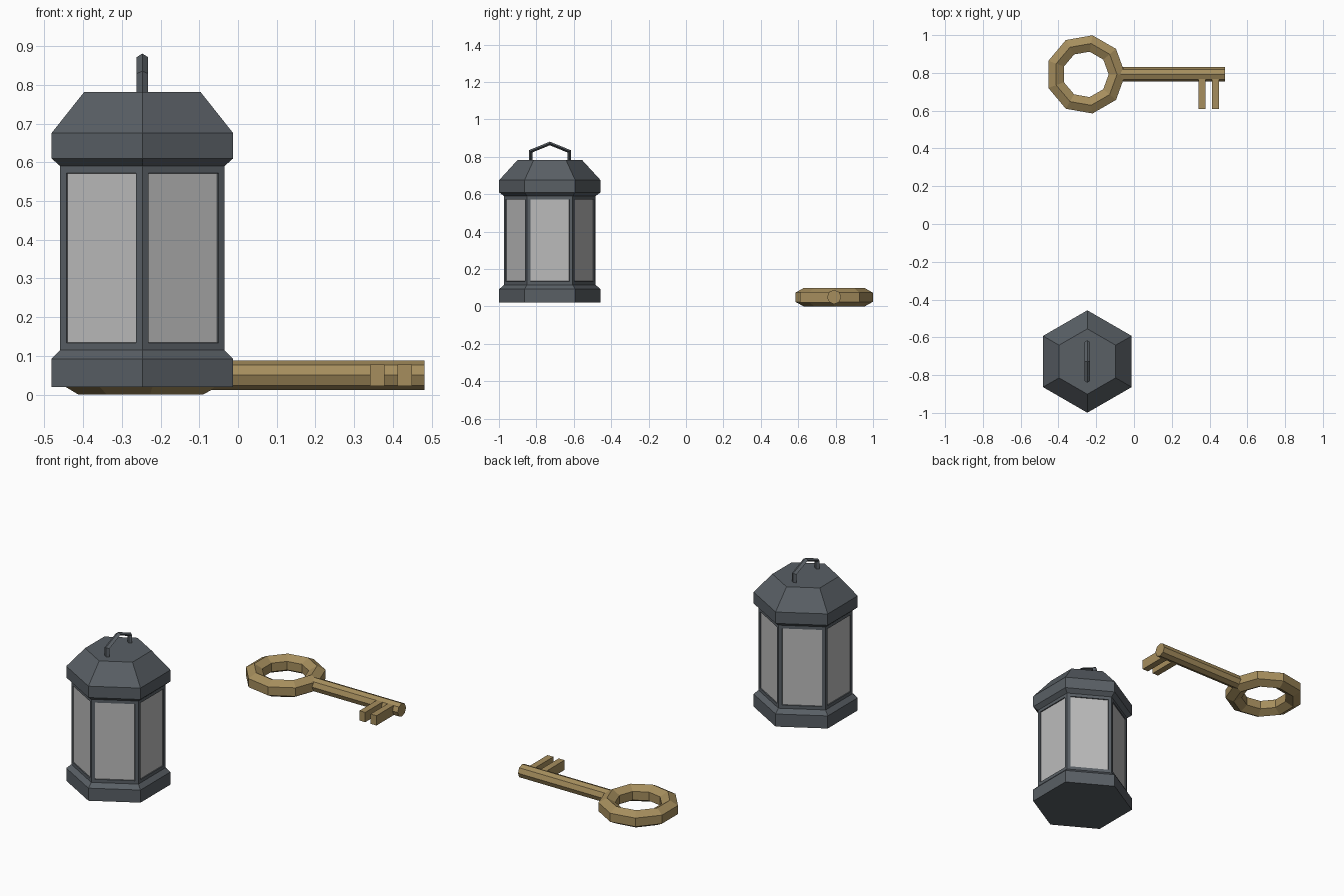
import bpy, bmesh
from math import cos, sin, tau, radians
from mathutils import Vector, Matrix

if "Cube" in bpy.data.objects:
    bpy.data.objects.remove(bpy.data.objects["Cube"])


def material(name, color):
    m = bpy.data.materials.new(name)
    m.diffuse_color = color
    m.use_nodes = True
    m.node_tree.nodes["Principled BSDF"].inputs["Base Color"].default_value = m.diffuse_color
    return m


iron = material("dark_iron", (0.10, 0.115, 0.13, 1))
glass = material("glass", (0.5, 0.5, 0.5, 0.7))
brass = material("brass", (0.38, 0.27, 0.11, 1))


def finish(name, bm, mats, loc=(0, 0, 0)):
    bm.normal_update()
    me = bpy.data.meshes.new(name)
    bm.to_mesh(me)
    bm.free()
    for m in mats:
        me.materials.append(m)
    ob = bpy.data.objects.new(name, me)
    ob.location = loc
    bpy.context.collection.objects.link(ob)
    return ob


def bridge(bm, a, b):
    n = len(a)
    return [bm.faces.new((a[i], a[(i + 1) % n], b[(i + 1) % n], b[i])) for i in range(n)]


def lathe(profile, n, phase=0.0, bottom=False, top=False, closed=False):
    """Turn an (r, z) profile around z with n flat sides."""
    bm = bmesh.new()
    rings = [[bm.verts.new((r * cos(phase + tau * i / n), r * sin(phase + tau * i / n), z))
              for i in range(n)] for r, z in profile]
    for a, b in zip(rings, rings[1:]):
        bridge(bm, a, b)
    if closed:
        bridge(bm, rings[-1], rings[0])
    if bottom:
        bm.faces.new(rings[0][::-1])
    if top:
        bm.faces.new(rings[-1])
    return bm


# Lantern: hexagonal base, body and roof
L = (-0.247, -0.728, 0)
corner = radians(90)
finish("lantern_base", lathe([(0.271, 0.02), (0.271, 0.092), (0.245, 0.115)], 6, corner, bottom=True), [iron], L)

body = lathe([(0.245, 0.115), (0.245, 0.59)], 6, corner)
body.normal_update()
panes = list(body.faces)
bmesh.ops.inset_individual(body, faces=panes, thickness=0.026)
bmesh.ops.inset_individual(body, faces=panes, thickness=0.0015, depth=-0.005)
for f in panes:
    f.material_index = 1
finish("lantern_body", body, [iron, glass], L)

finish("lantern_roof", lathe([(0.245, 0.59), (0.271, 0.61), (0.271, 0.675), (0.173, 0.782)],
                             6, corner, top=True), [iron], L)

# Carrying handle: diamond section swept along a bent path
path = [Vector((0, y, z)) for y, z in
        [(-0.103, 0.775), (-0.103, 0.829), (0, 0.871), (0.103, 0.829), (0.103, 0.775)]]
bm = bmesh.new()
rings = []
for i, p in enumerate(path):
    d0 = (p - path[max(i - 1, 0)]).normalized()
    d1 = (path[min(i + 1, len(path) - 1)] - p).normalized()
    t = (d0 + d1).normalized()
    side = Vector((0, -t.z, t.y)) * 0.009 / max(t.dot(d0), t.dot(d1))
    across = Vector((0.015, 0, 0))
    rings.append([bm.verts.new(p + o) for o in (across, side, -across, -side)])
for a, b in zip(rings, rings[1:]):
    bridge(bm, a, b)
bm.faces.new(rings[0][::-1])
bm.faces.new(rings[-1])
bmesh.ops.recalc_face_normals(bm, faces=bm.faces)
finish("lantern_handle", bm, [iron], L)

# Key bow: nine-sided ring with a hexagonal section
KY, KZ = 0.792, 0.049
R, w, h = 0.166, 0.044, 0.049
section = [(R, -h), (R + w, -h / 2), (R + w, h / 2), (R, h), (R - w, h / 2), (R - w, -h / 2)]
finish("key_bow", lathe(section, 9, closed=True), [brass], (-0.256, KY, KZ))

# Key shaft: octagonal rod along x
x0, x1 = -0.085, 0.482
bm = lathe([(0.038, x0), (0.038, x1)], 8, bottom=True, top=True)
bmesh.ops.rotate(bm, verts=bm.verts, matrix=Matrix.Rotation(radians(90), 3, 'Y'))
finish("key_shaft", bm, [brass], (0, KY, KZ + 0.001))

# Key teeth
for i, x in enumerate((0.36, 0.431)):
    bm = bmesh.new()
    bmesh.ops.create_cube(bm, size=1)
    bmesh.ops.scale(bm, vec=(0.037, 0.17, 0.056), verts=bm.verts)
    finish(f"key_tooth_{i + 1}", bm, [brass], (x, 0.694, KZ + 0.001))
